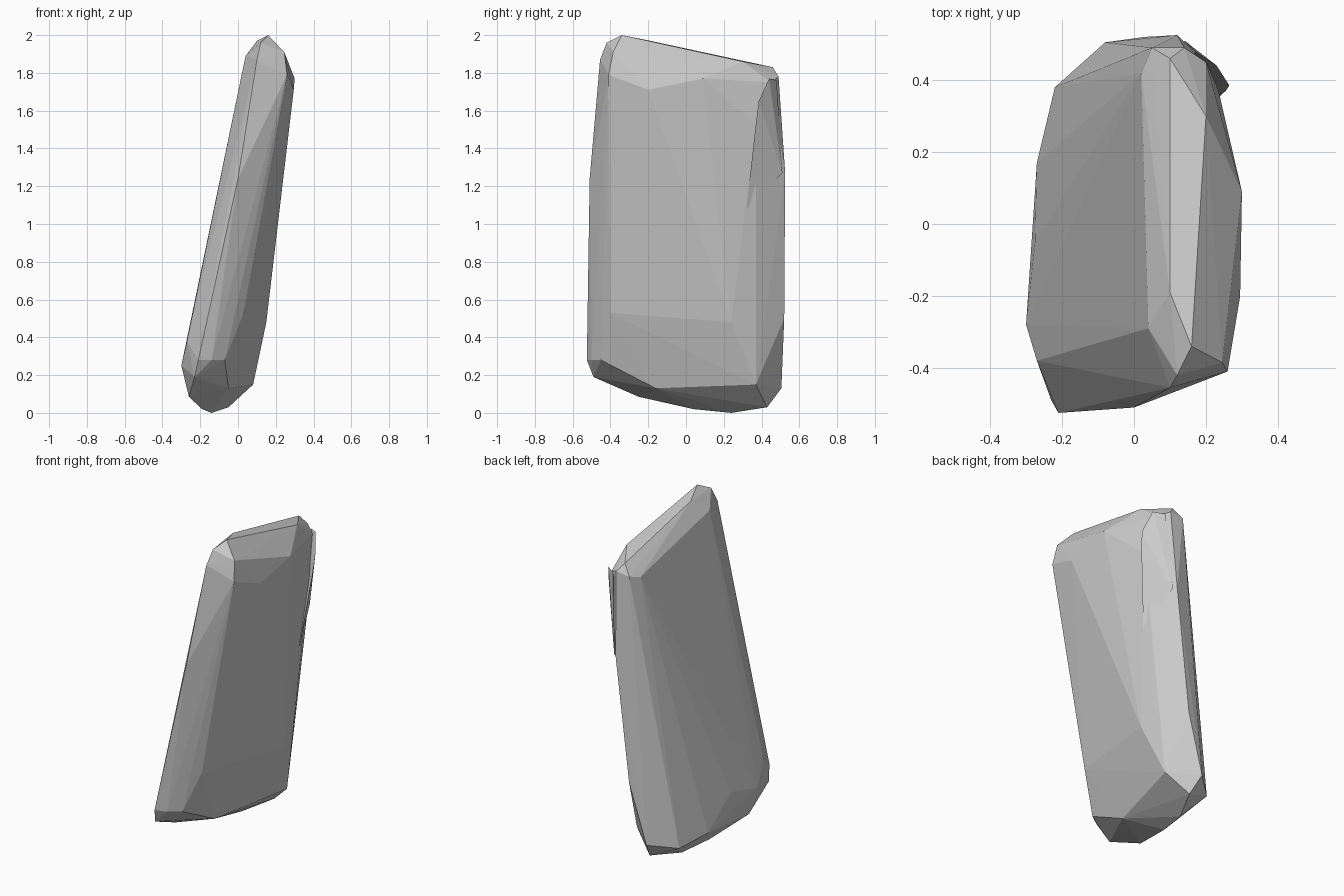
import bpy, bmesh


def hull_rock(name, points):
    """Flat-faceted stone: the convex hull of its corner points."""
    bm = bmesh.new()
    for p in points:
        bm.verts.new(p)
    res = bmesh.ops.convex_hull(bm, input=bm.verts[:])
    inner = {g for g in res["geom_interior"] if isinstance(g, bmesh.types.BMVert)}
    bmesh.ops.delete(bm, geom=list(inner), context='VERTS')
    bmesh.ops.recalc_face_normals(bm, faces=bm.faces[:])
    me = bpy.data.meshes.new(name)
    bm.to_mesh(me)
    bm.free()
    ob = bpy.data.objects.new(name, me)
    bpy.context.collection.objects.link(ob)
    return ob


# sloping top ridge and its bevels
top = [(.16, -.34, 2.0), (.12, -.42, 1.96), (.10, -.455, 1.87), (.04, -.29, 1.89),
       (.10, -.19, 1.97), (.245, -.385, 1.91), (.26, -.41, 1.79), (.295, -.2, 1.71),
       (.30, .09, 1.77), (.20, .30, 1.86), (.10, .46, 1.83), (.05, .49, 1.77),
       (.02, .42, 1.75), (.14, .49, 1.78), (.20, .45, 1.75), (.235, .37, 1.53)]
# long sides of the slab
sides = [(0, -.51, 1.24), (.12, .525, 1.27), (.03, -.40, .53), (.15, .24, .48),
         (.03, .52, .5)]
# rounded foot, twisted slightly against the top
foot = [(-.21, -.525, .28), (-.23, -.49, .19), (-.14, -.50, .28), (-.07, -.45, .28),
        (-.27, -.38, .38), (-.30, -.28, .25), (-.26, -.25, .085), (-.275, -.05, .3),
        (-.27, .17, .13), (-.22, .38, .10), (-.19, .04, .02), (-.14, .24, 0),
        (-.05, .43, .03), (-.08, .505, .13), (.08, .37, .15), (-.05, -.16, .13)]
hull_rock("stone_slab", top + sides + foot)

# chipped flake standing proud of the upper back corner
hull_rock("stone_flake", [(.265, .385, 1.65), (.23, .44, 1.77), (.255, .37, 1.53),
                          (.20, .32, 1.08), (.14, .51, 1.27), (.16, .40, 1.5),
                          (.17, .48, 1.76)])
